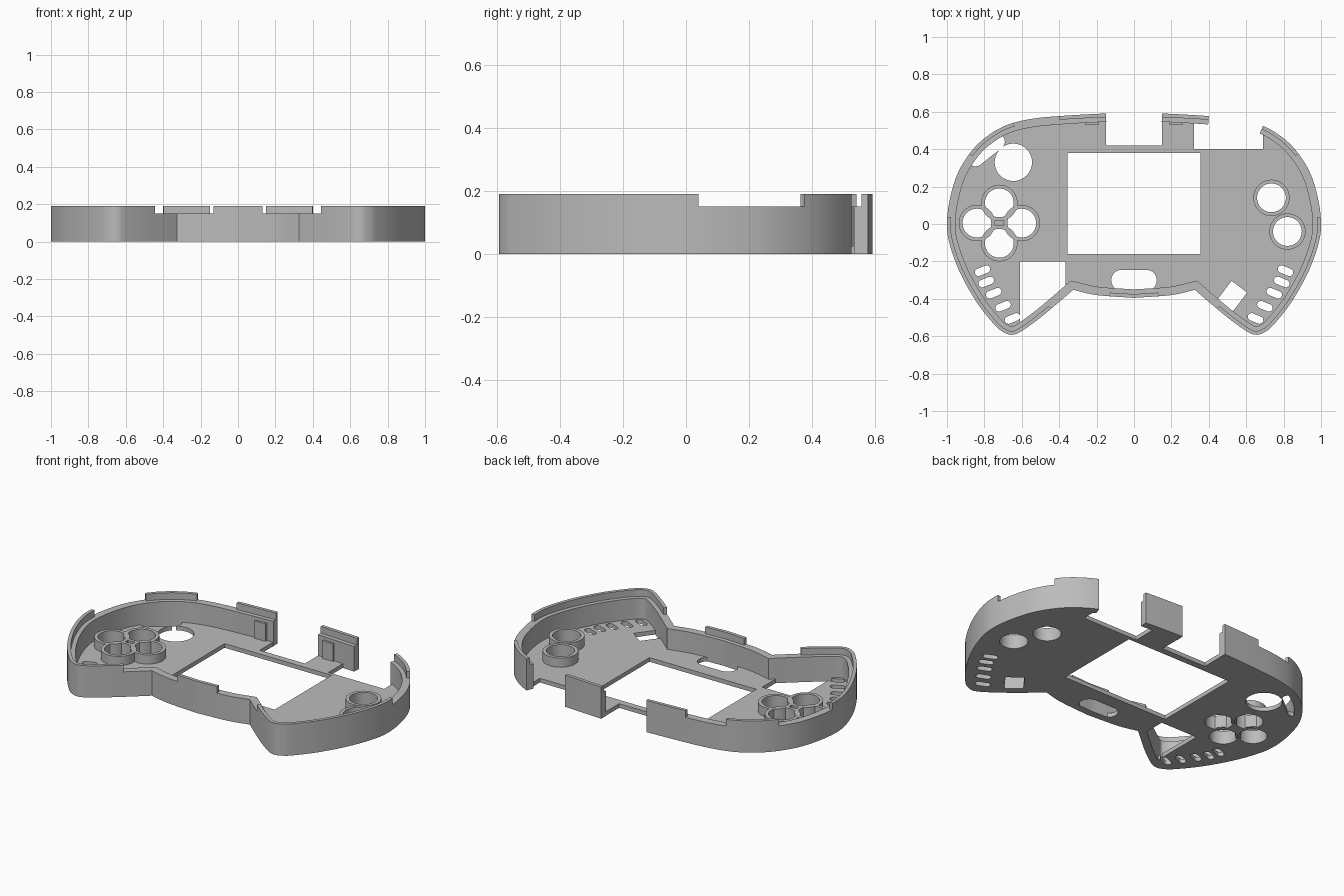
import bpy
import bmesh
from math import cos, sin, pi, radians
from mathutils import Vector

cube = bpy.data.objects.get("Cube")
if cube:
    bpy.data.objects.remove(cube, do_unlink=True)

grey = bpy.data.materials.new("shell_grey")
grey.use_nodes = True
colour = (0.5, 0.5, 0.5, 1)
grey.diffuse_color = colour
grey.node_tree.nodes["Principled BSDF"].inputs["Base Color"].default_value = colour

WALL, LIP = 0.045, 0.02
FLOOR_Z, WALL_Z, TOP_Z = 0.025, 0.15, 0.19


def finish(name, bm, smooth=False):
    bmesh.ops.recalc_face_normals(bm, faces=bm.faces)
    mesh = bpy.data.meshes.new(name)
    bm.to_mesh(mesh)
    bm.free()
    mesh.materials.append(grey)
    obj = bpy.data.objects.new(name, mesh)
    bpy.context.collection.objects.link(obj)
    bpy.ops.object.select_all(action='DESELECT')
    obj.select_set(True)
    bpy.context.view_layer.objects.active = obj
    if smooth:
        bpy.ops.object.shade_smooth_by_angle(angle=radians(30))
    return obj


def prism(bm, pts, z0, z1):
    """Closed prism from a flat outline."""
    low = [bm.verts.new((p[0], p[1], z0)) for p in pts]
    high = [bm.verts.new((p[0], p[1], z1)) for p in pts]
    bm.faces.new(low)
    bm.faces.new(high)
    for i in range(len(pts)):
        j = (i + 1) % len(pts)
        bm.faces.new((low[i], low[j], high[j], high[i]))


def strip(bm, outer, inner, z0, z1, closed=False):
    """Wall of rectangular section between two paths."""
    rows = [[bm.verts.new((p.x, p.y, z)) for p, z in ((o, z0), (o, z1), (i, z1), (i, z0))]
            for o, i in zip(outer, inner)]
    pairs = list(zip(rows, rows[1:]))
    if closed:
        pairs.append((rows[-1], rows[0]))
    else:
        bm.faces.new(rows[0])
        bm.faces.new(rows[-1])
    for a, b in pairs:
        for k in range(4):
            m = (k + 1) % 4
            bm.faces.new((a[k], a[m], b[m], b[k]))


def spline(ctrl, steps=16):
    """Smooth curve through the control points."""
    c = [Vector(p) for p in ctrl]
    c = [2 * c[0] - c[1]] + c + [2 * c[-1] - c[-2]]
    pts = []
    for a, b, d, e in zip(c, c[1:], c[2:], c[3:]):
        for s in range(steps):
            t = s / steps
            pts.append(0.5 * (2 * b + (d - a) * t + (2 * a - 5 * b + 4 * d - e) * t * t
                              + (3 * b - a - 3 * d + e) * t ** 3))
    return pts + [c[-2]]


def inset(pts, dist):
    """Offset a clockwise outline inwards with mitred corners."""
    out = []
    for i, p in enumerate(pts):
        d1 = (p - pts[i - 1]).normalized()
        d2 = (pts[(i + 1) % len(pts)] - p).normalized()
        n1, n2 = Vector((d1.y, -d1.x)), Vector((d2.y, -d2.x))
        m = (n1 + n2).normalized()
        out.append(p + m * dist / max(m.dot(n1), 0.5))
    return out


def rect(x0, x1, y0, y1):
    return [(x0, y0), (x1, y0), (x1, y1), (x0, y1)]


def circle(x, y, r, n=40):
    return [Vector((x + r * cos(2 * pi * i / n), y + r * sin(2 * pi * i / n))) for i in range(n)]


def turned(pts, x, y, deg):
    c, s = cos(radians(deg)), sin(radians(deg))
    return [(x + c * u - s * v, y + s * u + c * v) for u, v in pts]


def capsule(x, y, half, r, deg, n=10):
    pts = [(side * (half - r + r * sin(pi * i / n)), -side * r * cos(pi * i / n))
           for side in (1, -1) for i in range(n + 1)]
    return turned(pts, x, y, deg)


# Outline: one half drawn, the other mirrored
side = spline([(0, .593), (.15, .591), (.4, .577), (.56, .56), (.69, .525), (.8, .458),
               (.88, .375), (.945, .265), (.985, .13), (1, 0), (.985, -.11), (.93, -.26),
               (.84, -.42), (.745, -.54), (.695, -.58), (.65, -.592), (.6, -.572),
               (.5, -.5), (.41, -.425), (.325, -.352)])
front = spline([(.325, -.352), (.2, -.38), (0, -.395)], 8)
half = side + front[1:]
outline = half + [Vector((-p.x, p.y)) for p in reversed(half[1:-1])]


def wall_here(x, y):
    return y < 0 or x <= -.149 or .149 <= x <= .401 or x >= .689


def lip_here(x, y):
    a = abs(x)
    if not wall_here(x, y):
        return False
    if y > .5 and .149 <= a <= .401:
        return True
    return (y >= .375 and a >= .64) or (y <= .04 and a >= .44) or (y < 0 and a <= .15)


def runs(test):
    """Stretches of consecutive outline indices that pass the test."""
    found, run = [], []
    for i, p in enumerate(outline):
        if test(p.x, p.y):
            run.append(i)
        elif run:
            found.append(run)
            run = []
    return [r for r in found + [run] if len(r) > 1]


# Outer wall and the thinner locating lip on its rim
for name, test, depth, z0, z1 in (("outer_wall", wall_here, WALL, 0, WALL_Z),
                                  ("rim_lip", lip_here, LIP, WALL_Z, TOP_Z)):
    inner = inset(outline, depth)
    bm = bmesh.new()
    for run in runs(test):
        strip(bm, [outline[i] for i in run], [inner[i] for i in run], z0, z1)
    finish(name, bm, True)

# Face plate
bm = bmesh.new()
prism(bm, inset(outline, WALL - .005), 0, FLOOR_Z)
plate = finish("face_plate", bm)

# Openings in the face plate
left_buttons = [(-.72, .113), (-.72, -.103), (-.84, .005), (-.6, .005)]
right_buttons = [(.735, .14), (.82, -.04)]
holes = [rect(-.355, .355, -.16, .38), rect(-.15, .15, .42, .8), rect(.32, .69, .4, .8),
         rect(-.61, -.365, -.8, -.2),
         turned(rect(-.075, .075, -.052, .052), .518, -.395, 53),
         capsule(0, -.3, .122, .055, 0), capsule(-.79, .395, .115, .042, 38),
         circle(-.645, .33, .1)]
holes += [circle(x, y, .077) for x, y in left_buttons + right_buttons]
for x, y in ((.81, -.25), (.79, -.31), (.75, -.37), (.7, -.44), (.65, -.505)):
    holes += [capsule(s * x, y, .043, .02, -s * 22) for s in (1, -1)]
bm = bmesh.new()
for hole in holes:
    prism(bm, hole, -.1, .1)
cutter = finish("opening_cutter", bm)
cutter.hide_render = True
mod = plate.modifiers.new("openings", 'BOOLEAN')
mod.operation, mod.solver, mod.object = 'DIFFERENCE', 'EXACT', cutter
mod.use_self = True
bpy.context.view_layer.objects.active = plate
bpy.ops.object.modifier_apply(modifier=mod.name)
bpy.data.objects.remove(cutter, do_unlink=True)

# Raised collars round the buttons
for name, group in (("left_button_collars", left_buttons), ("right_button_collars", right_buttons)):
    bm = bmesh.new()
    for x, y in group:
        strip(bm, circle(x, y, .097), circle(x, y, .077), .005, .08, True)
    finish(name, bm, True)

# Small bridge between the four left collars
bm = bmesh.new()
prism(bm, rect(-.75, -.69, -.012, .022), .005, .06)
finish("pivot_block", bm)

# Snap blocks inside the back wall
bm = bmesh.new()
for s in (1, -1):
    prism(bm, rect(*sorted((s * .19, s * .26)), .53, .56), .02, .13)
finish("snap_blocks", bm)
